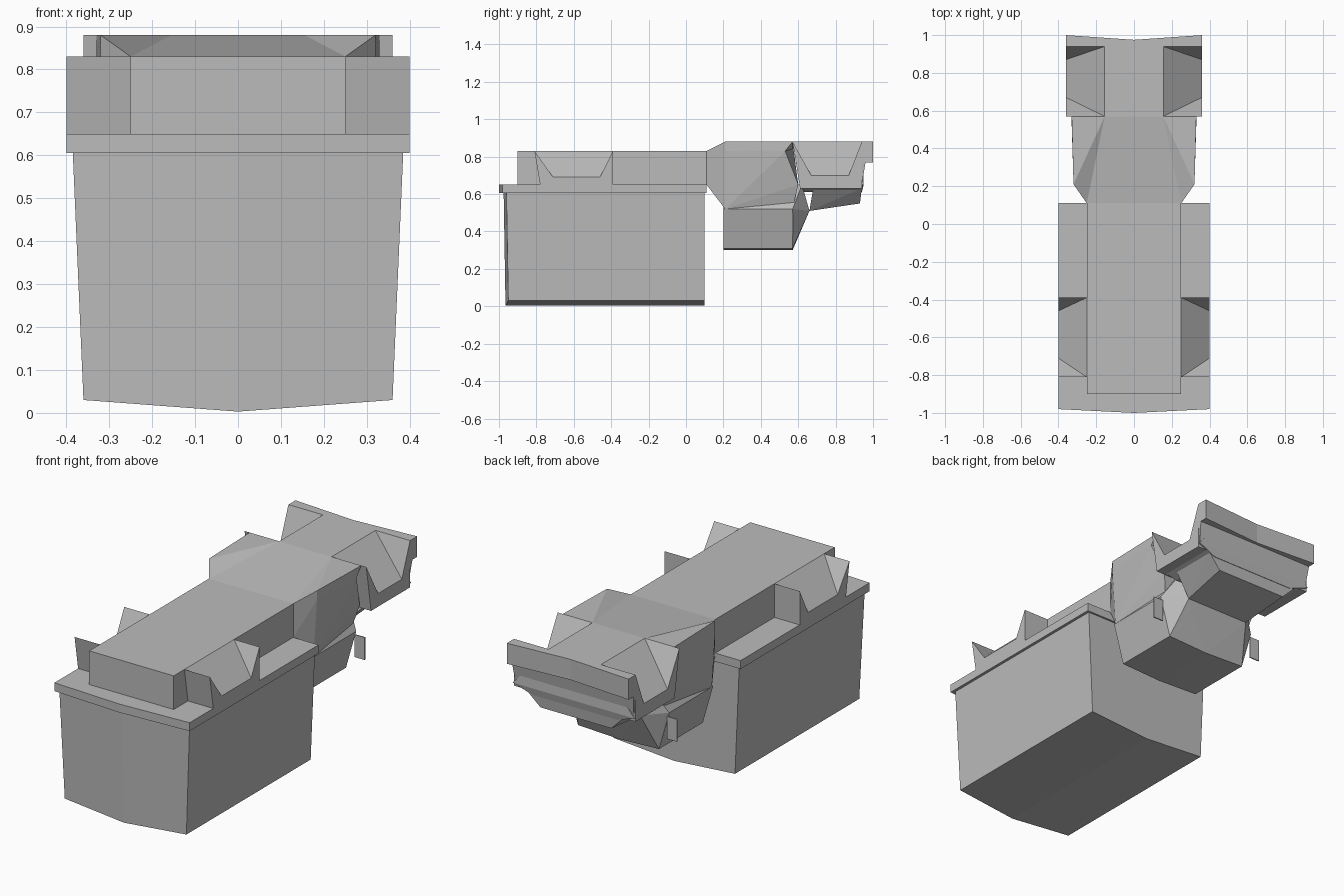
import bpy
import bmesh

cube = bpy.data.objects.get("Cube")
if cube:
    bpy.data.objects.remove(cube, do_unlink=True)

grey = bpy.data.materials.new("plain_grey")
grey.use_nodes = True
grey.diffuse_color = (0.5, 0.5, 0.5, 1)
grey.node_tree.nodes["Principled BSDF"].inputs["Base Color"].default_value = grey.diffuse_color


def hull(name, points):
    """Faceted convex solid around the given points."""
    bm = bmesh.new()
    for point in points:
        bm.verts.new(point)
    result = bmesh.ops.convex_hull(bm, input=bm.verts)
    loose = set(result["geom_interior"]) | set(result["geom_unused"])
    spare = [item for item in loose if isinstance(item, bmesh.types.BMVert)]
    bmesh.ops.delete(bm, geom=spare, context="VERTS")
    bmesh.ops.dissolve_limit(bm, angle_limit=0.01, verts=bm.verts, edges=bm.edges)
    bmesh.ops.recalc_face_normals(bm, faces=bm.faces)
    mesh = bpy.data.meshes.new(name)
    bm.to_mesh(mesh)
    bm.free()
    mesh.materials.append(grey)
    bpy.context.collection.objects.link(bpy.data.objects.new(name, mesh))


def flip(points):
    return [(-x, y, z) for x, y, z in points]


def whole(name, points):
    """One solid across the centre line, from its left half."""
    hull(name, points + flip(points))


def pair(name, points):
    """Two separate solids, one on each side."""
    hull("left_" + name, points)
    hull("right_" + name, flip(points))


def stack(name, *levels, keel=0, bow=0):
    """Solid through rectangles (half width, front, back, height), with an optional
    ridge below the lowest one and a bowed front."""
    points = []
    for half, front, back, height in levels:
        points += [(half, front, height), (half, back, height), (0, front - bow, height)]
    half, front, back, height = levels[0]
    points += [(0, front - bow, height - keel), (0, back, height - keel)]
    whole(name, points)


def notched_sides(name, inner, outer, front, back, top, dip, base, lean):
    """Side masses whose upper face drops outwards into a notch between two fins."""
    notch_front, notch_back = front + 0.1, back - 0.07
    pair(name + "_slope", [
        (inner, front, top), (inner, back, top),
        (outer, notch_front, dip), (outer, notch_back, dip),
        (inner, front + lean, base), (inner, back, base),
        (outer, front + lean, base), (outer, back, base)])
    fins = (("_front_fin", front, notch_front, lean), ("_rear_fin", back, notch_back, 0))
    for suffix, end, notch, shift in fins:
        pair(name + suffix, [
            (inner, end, top), (outer, end, top), (outer, notch, dip),
            (inner, end + shift, base), (outer, end + shift, base), (outer, notch, base)])


# Shared heights and widths
rim, deck, crown = 0.65, 0.83, 0.88
deck_half, crown_half, head_half = 0.25, 0.155, 0.36
joint, brow, nape, tail = 0.11, 0.21, 0.57, 0.94

# Tapered container with a shallow keel, and its rim
stack("container_body", (head_half, -0.95, 0.1, 0.03), (0.385, -0.96, 0.1, 0.61),
      keel=0.027, bow=0.015)
stack("container_rim", (0.4, -0.98, joint, 0.605), (0.4, -0.98, joint, rim), bow=0.02)

# Raised deck and its notched shoulders
stack("deck", (deck_half, -0.9, joint, rim), (deck_half, -0.9, joint, deck))
notched_sides("shoulder", deck_half, 0.4, front=-0.81, back=-0.39,
              top=deck, dip=0.69, base=rim, lean=0.03)

# Neck with a ramp between two raised side ridges
whole("neck", [
    (deck_half, joint, deck), (deck_half, joint, rim), (crown_half, nape, crown),
    (0.32, brow, deck), (0.33, nape - 0.04, deck),
    (0.3, brow, 0.52), (0.3, 0.6, rim), (0.27, nape, 0.52)])
pair("neck_ridge", [
    (deck_half, joint, deck), (0.32, brow, crown), (0.32, brow, deck),
    (0.33, nape, crown), (0.33, nape - 0.04, deck),
    (crown_half, nape, crown), (crown_half, nape, deck)])

# Hanging chest, sloping back towards the muzzle
stack("chest", (0.24, 0.2, nape, 0.31), (0.3, 0.2, nape, 0.52), (0.19, brow, 0.66, 0.51),
      (0.22, brow, 0.62, rim), keel=0.01)

# Notched head and the muzzle beneath it
stack("head_core", (deck_half, 0.63, tail, 0.61), (head_half, 0.61, 0.95, rim),
      (crown_half, nape, tail, crown))
notched_sides("head", crown_half, head_half, front=nape, back=tail,
              top=crown, dip=0.7, base=0.63, lean=0.04)
whole("muzzle", [(0.19, 0.66, 0.51), (0.21, 0.93, 0.55), (0.29, 0.68, 0.63), (0.29, tail, 0.63)])

# Rear plate, hollow across its back
edge, lip = tail + 0.06, tail + 0.02
pair("back_plate", [(x, y, z) for x, y in ((0, tail), (0, lip + 0.015),
                                           (head_half, tail), (head_half, edge))
                    for z in (0.77, crown)])
whole("back_plate_root", [(0.35, tail, rim), (0.35, tail - 0.02, rim),
                          (head_half, lip, 0.77), (head_half, tail, 0.77)])

# Thin tabs beside the chest
pair("side_tab", [(x, y, z) for x in (0.29, 0.35) for y in (nape, nape + 0.006)
                  for z in (0.38, 0.5)])
